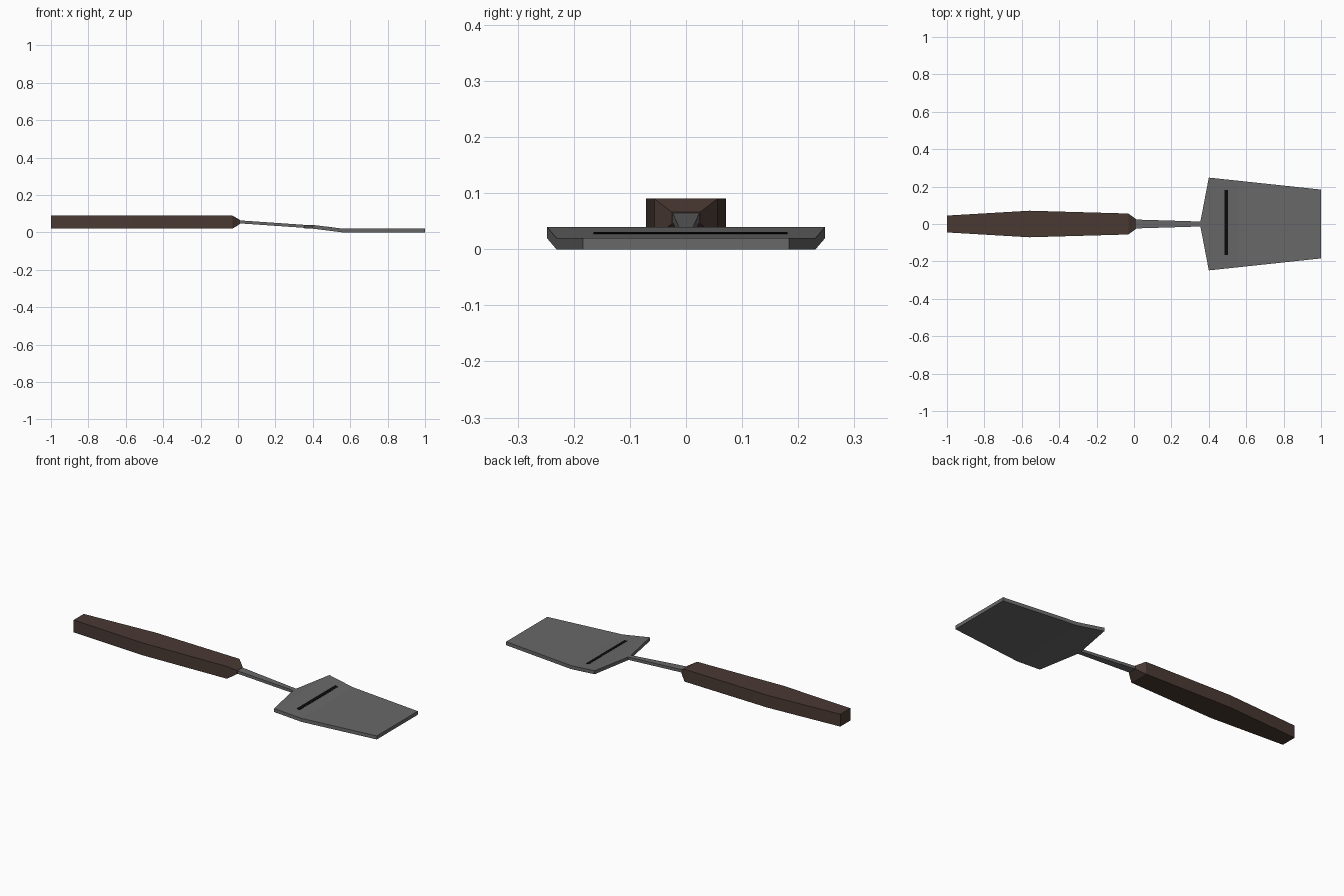
import bpy, bmesh

if "Cube" in bpy.data.objects:
    bpy.data.objects.remove(bpy.data.objects["Cube"])


def material(name, rgb):
    m = bpy.data.materials.new(name)
    m.diffuse_color = (*rgb, 1)
    m.use_nodes = True
    m.node_tree.nodes["Principled BSDF"].inputs["Base Color"].default_value = m.diffuse_color
    return m


steel = material("grey steel", (0.14, 0.14, 0.14))
wood = material("dark brown wood", (0.068, 0.042, 0.034))
black = material("black", (0.003, 0.003, 0.003))


def loft(name, sections, mat, y=0.0):
    """Skin rectangular sections (x, half width, bottom z, top z) along x."""
    bm = bmesh.new()
    rings = [[bm.verts.new(c) for c in ((x, y - w, z0), (x, y + w, z0),
                                        (x, y + w, z1), (x, y - w, z1))]
             for x, w, z0, z1 in sections]
    for a, b in zip(rings, rings[1:]):
        for i in range(4):
            j = (i + 1) % 4
            bm.faces.new((a[i], a[j], b[j], b[i]))
    bm.faces.new(rings[0])
    bm.faces.new(rings[-1])
    bmesh.ops.recalc_face_normals(bm, faces=bm.faces)
    me = bpy.data.meshes.new(name)
    bm.to_mesh(me)
    bm.free()
    me.materials.append(mat)
    ob = bpy.data.objects.new(name, me)
    bpy.context.collection.objects.link(ob)
    return ob


# Wooden grip, widest in the middle, with a chamfered front end
loft("handle", [(-1.0, 0.045, 0.02, 0.09), (-0.56, 0.071, 0.02, 0.09),
                (-0.03, 0.056, 0.02, 0.09), (0.012, 0.025, 0.046, 0.066)], wood)

# Thin neck sloping down to the blade
loft("neck", [(0.0, 0.024, 0.049, 0.065), (0.362, 0.013, 0.024, 0.040)], steel)

# Flared blade: short shoulder, downward slope, flat tip
loft("blade", [(0.355, 0.013, 0.022, 0.040), (0.40, 0.248, 0.02, 0.04),
               (0.56, 0.231, 0.0, 0.02), (1.0, 0.184, 0.0, 0.02)], steel)


# Thin dark stripe across the sloping part of the blade
def slope_top(x):
    return 0.04 - 0.125 * (x - 0.40)


loft("blade_stripe", [(x, 0.173, slope_top(x) - 0.003, slope_top(x) + 0.001)
                      for x in (0.483, 0.503)], black, y=0.008)
